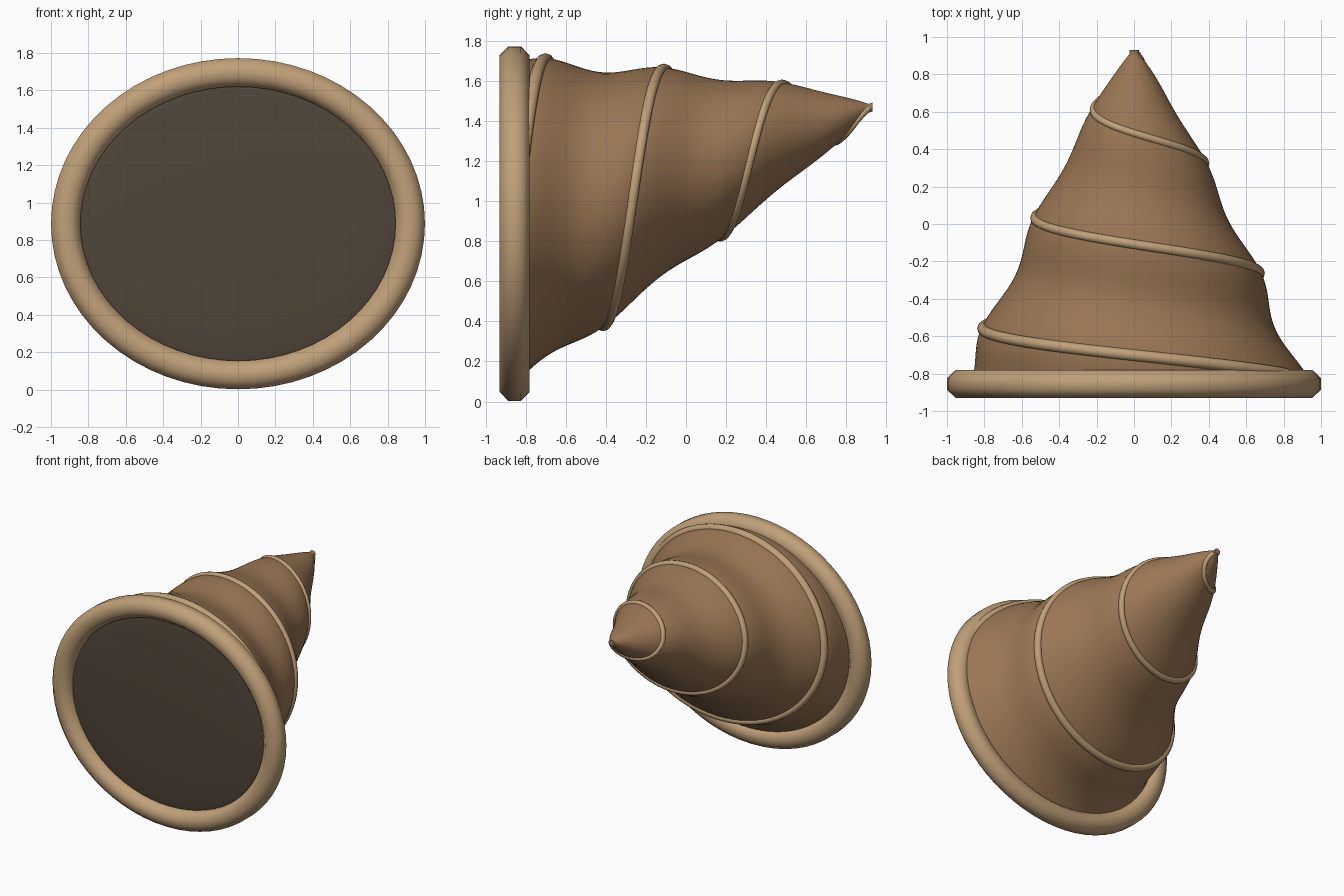
import bpy, bmesh, math
from mathutils import Vector

if "Cube" in bpy.data.objects:
    bpy.data.objects.remove(bpy.data.objects["Cube"])

TAU = 2 * math.pi
Y0, Y1, TURNS, SQUASH = -0.85, 0.93, 3, 0.88


def material(name, col):
    m = bpy.data.materials.new(name)
    m.diffuse_color = (*col, 1)
    m.use_nodes = True
    m.node_tree.nodes["Principled BSDF"].inputs["Base Color"].default_value = m.diffuse_color
    return m


SHELL = material("shell brown", (0.33, 0.185, 0.09))
TAN = material("ridge tan", (0.53, 0.355, 0.19))
DARK = material("opening dark", (0.08, 0.06, 0.04))


def surface(t, a, inset=0.0):
    """Point on the leaning shell: t runs base to tip, a is the angle around."""
    r = max(0.91 * max(1 - t, 0) ** 0.82, 0.025)
    r = r * (1 + 0.04 * math.cos(TAU * TURNS * t - a)) - inset
    return Vector((r * math.cos(a), Y0 + (Y1 - Y0) * t,
                   0.89 + 0.58 * t + SQUASH * r * math.sin(a)))


def loft(name, rings, mat, loop=False, cap_start=False, cap_end=False):
    bm = bmesh.new()
    vr = [[bm.verts.new(p) for p in ring] for ring in rings]
    n = len(vr[0])
    pairs = list(zip(vr, vr[1:])) + ([(vr[-1], vr[0])] if loop else [])
    for r0, r1 in pairs:
        for i in range(n):
            j = (i + 1) % n
            bm.faces.new((r0[i], r0[j], r1[j], r1[i]))
    if cap_start:
        bm.faces.new(vr[0])
    if cap_end:
        bm.faces.new(vr[-1])
    bmesh.ops.recalc_face_normals(bm, faces=bm.faces)
    me = bpy.data.meshes.new(name)
    bm.to_mesh(me)
    bm.free()
    me.materials.append(mat)
    ob = bpy.data.objects.new(name, me)
    bpy.context.collection.objects.link(ob)
    bpy.ops.object.select_all(action='DESELECT')
    ob.select_set(True)
    bpy.context.view_layer.objects.active = ob
    bpy.ops.object.shade_smooth_by_angle(angle=math.radians(50))
    return ob


# Shell body with a spiral swelling
loft("shell_body", [[surface(k / 90, TAU * i / 72) for i in range(72)]
                    for k in range(91)], SHELL, cap_end=True)

# Spiral ridge riding on the swelling
N = 240
path = [surface(0.99 * k / N, TAU * TURNS * 0.99 * k / N, 0.008) for k in range(N + 1)]
rings = []
for k, p in enumerate(path):
    t = k / N
    tan = (path[min(k + 1, N)] - path[max(k - 1, 0)]).normalized()
    side = tan.cross(Vector((0, 1, 0))).normalized()
    up = side.cross(tan)
    rad = 0.033 - 0.016 * t
    rings.append([p + rad * (math.cos(TAU * i / 10) * side + math.sin(TAU * i / 10) * up)
                  for i in range(10)])
loft("spiral_ridge", rings, TAN, cap_start=True, cap_end=True)

# Oval rim with an eight sided section
rings = []
for k in range(64):
    a = TAU * k / 64
    ring = []
    for i in range(8):
        b = TAU * (i + 0.5) / 8
        d = 0.085 * math.cos(b)
        ring.append(((0.921 + d) * math.cos(a), -0.855 + 0.081 * math.sin(b),
                     0.8875 + (0.809 + d * 0.97) * math.sin(a)))
    rings.append(ring)
loft("opening_rim", rings, TAN, loop=True)

# Slightly domed dark opening
rings = []
for k in range(9):
    s = math.radians(88) * k / 8
    rings.append([(0.87 * math.cos(s) * math.cos(TAU * i / 64), -0.85 - 0.035 * math.sin(s),
                   0.8875 + 0.76 * math.cos(s) * math.sin(TAU * i / 64)) for i in range(64)])
loft("opening_disc", rings, DARK, cap_start=True, cap_end=True)
